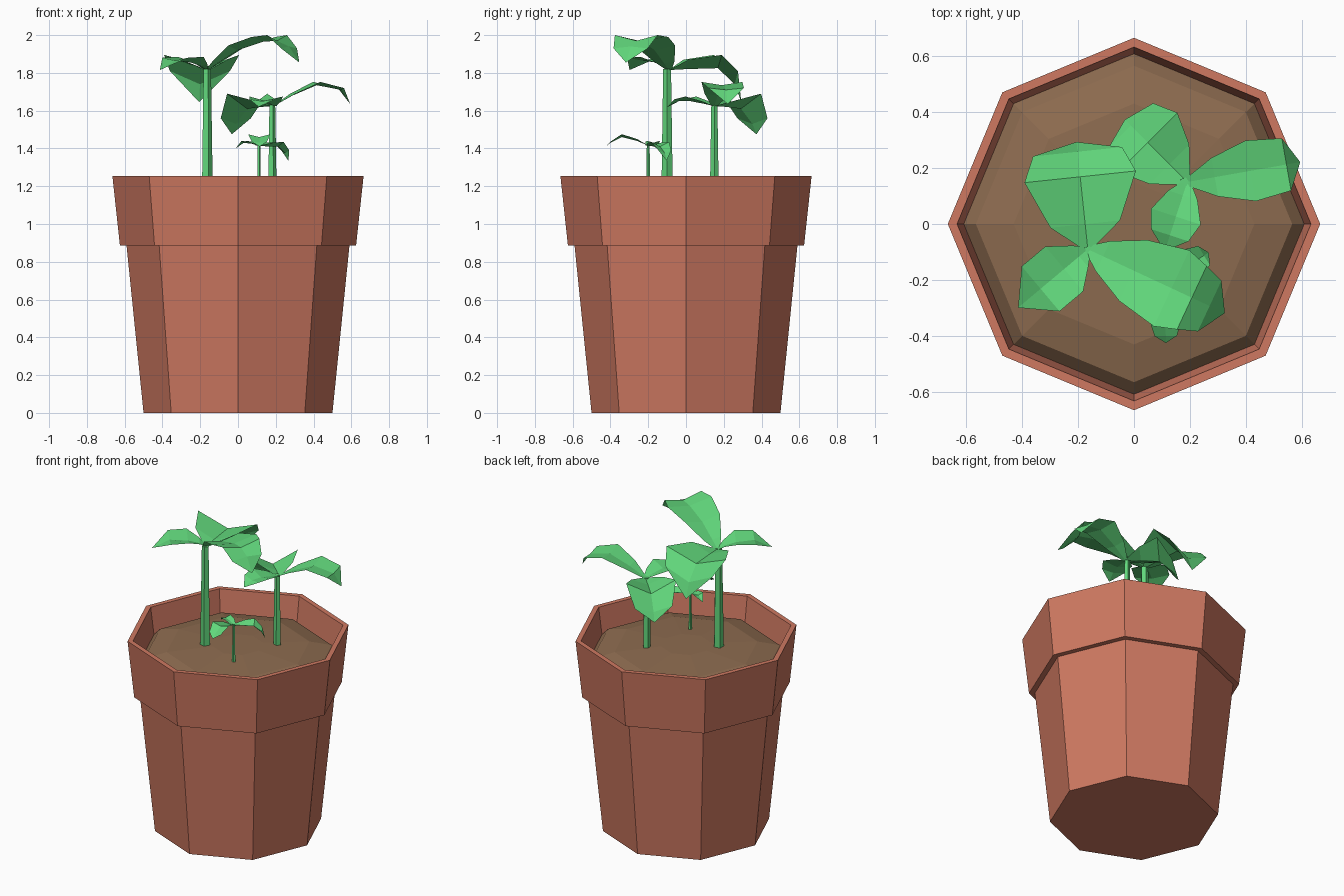
import bpy, bmesh, math
from mathutils import Vector

if "Cube" in bpy.data.objects:
    bpy.data.objects.remove(bpy.data.objects["Cube"])


def material(name, rgb):
    m = bpy.data.materials.new(name)
    m.diffuse_color = (*rgb, 1)
    m.use_nodes = True
    m.node_tree.nodes["Principled BSDF"].inputs["Base Color"].default_value = m.diffuse_color
    return m


CLAY = material("clay", (0.62, 0.19, 0.12))
SOIL = material("soil", (0.27, 0.15, 0.08))
GREEN = material("leaf_green", (0.12, 0.68, 0.20))


def finish(bm, name, mat, recalc=True):
    if recalc:
        bmesh.ops.recalc_face_normals(bm, faces=bm.faces)
    mesh = bpy.data.meshes.new(name)
    bm.to_mesh(mesh)
    bm.free()
    mesh.materials.append(mat)
    ob = bpy.data.objects.new(name, mesh)
    bpy.context.collection.objects.link(ob)
    return ob


def lathe(name, profile, mat, sides=8, centre=(0, 0), cap_start=False, cap_end=False):
    """Faceted solid of revolution from (radius, z) pairs."""
    bm = bmesh.new()
    rings = []
    for r, z in profile:
        rings.append([bm.verts.new((centre[0] + r * math.cos(2 * math.pi * i / sides),
                                    centre[1] + r * math.sin(2 * math.pi * i / sides), z))
                      for i in range(sides)])
    for a, b in zip(rings, rings[1:]):
        for i in range(sides):
            j = (i + 1) % sides
            bm.faces.new((a[i], a[j], b[j], b[i]))
    if cap_start:
        bm.faces.new(rings[0][::-1])
    if cap_end:
        bm.faces.new(rings[-1])
    return finish(bm, name, mat, recalc=False)


def leaf(name, base, angle, stations, tip):
    """Folded leaf: stations are (reach, mid z, half width, edge z); tip is (reach, z)."""
    d = Vector((math.cos(math.radians(angle)), math.sin(math.radians(angle)), 0))
    n = Vector((-d.y, d.x, 0))
    o = Vector((base[0], base[1], 0))
    bm = bmesh.new()

    def v(reach, side, z):
        p = o + d * reach + n * side
        return bm.verts.new((p.x, p.y, z))

    rows = [(v(0, 0.015, base[2]), v(0, 0, base[2]), v(0, -0.015, base[2]))]
    for r, z, w, ez in stations:
        rows.append((v(r, w, ez), v(r, 0, z), v(r, -w, ez)))
    for a, b in zip(rows, rows[1:]):
        for i in (0, 1):
            bm.faces.new((a[i], a[i + 1], b[i + 1], b[i]))
    end = v(tip[0], 0, tip[1])
    for i in (0, 1):
        bm.faces.new((rows[-1][i], rows[-1][i + 1], end))
    bm.normal_update()
    if sum(f.normal.z for f in bm.faces) < 0:
        bmesh.ops.reverse_faces(bm, faces=bm.faces)
    return finish(bm, name, GREEN, recalc=False)


# Pot: tapered body, flared collar, rim and inner wall
lathe("pot", [(0.50, 0), (0.59, 0.885), (0.625, 0.885), (0.665, 1.255),
              (0.632, 1.255), (0.605, 1.06)], CLAY, cap_start=True)

# Soil: slightly mounded
lathe("soil", [(0.61, 1.08), (0.565, 1.13), (0.43, 1.165), (0.15, 1.18)], SOIL, cap_end=True)

# Stems
lathe("tall_stem", [(0.032, 1.14), (0.022, 1.82)], GREEN, 5, (-0.165, -0.10), cap_end=True)
lathe("middle_stem", [(0.025, 1.14), (0.017, 1.63)], GREEN, 5, (0.18, 0.15), cap_end=True)
lathe("small_stem", [(0.011, 1.14), (0.008, 1.42)], GREEN, 5, (0.11, -0.20), cap_end=True)

# Leaves of the tall seedling
tall = (-0.165, -0.09, 1.815)
leaf("tall_leaf_back", tall, 96,
     [(0.09, 1.82, 0.125, 1.87), (0.26, 1.825, 0.20, 1.895), (0.35, 1.74, 0.16, 1.81)],
     (0.385, 1.645))
leaf("tall_leaf_left", tall, 220,
     [(0.04, 1.835, 0.05, 1.85), (0.11, 1.855, 0.105, 1.885), (0.22, 1.865, 0.105, 1.88)],
     (0.325, 1.815))
leaf("tall_leaf_right", tall, -25,
     [(0.06, 1.85, 0.06, 1.86), (0.18, 1.92, 0.12, 1.945), (0.33, 1.965, 0.15, 1.99),
      (0.41, 1.97, 0.125, 2.0), (0.48, 1.94, 0.10, 1.93)], (0.54, 1.855))

# Leaves of the middle seedling
mid = (0.19, 0.15, 1.625)
leaf("middle_leaf_back", mid, 135,
     [(0.09, 1.62, 0.10, 1.66), (0.20, 1.61, 0.15, 1.69), (0.285, 1.53, 0.113, 1.56)],
     (0.315, 1.475))
leaf("middle_leaf_right", mid, 10,
     [(0.10, 1.68, 0.07, 1.69), (0.23, 1.735, 0.11, 1.752), (0.36, 1.71, 0.095, 1.72)],
     (0.41, 1.635))
leaf("middle_leaf_front", mid, -108,
     [(0.05, 1.635, 0.055, 1.65), (0.13, 1.65, 0.093, 1.675), (0.20, 1.65, 0.07, 1.66)],
     (0.26, 1.62))

# Leaves of the small seedling
small = (0.11, -0.20, 1.415)
leaf("small_leaf_front", small, -89,
     [(0.06, 1.44, 0.04, 1.45), (0.14, 1.46, 0.058, 1.475), (0.20, 1.43, 0.04, 1.435)],
     (0.225, 1.41))
leaf("small_leaf_right", small, 32,
     [(0.06, 1.41, 0.04, 1.43), (0.12, 1.41, 0.055, 1.435), (0.165, 1.375, 0.04, 1.39)],
     (0.185, 1.335))
leaf("small_leaf_left", small, 160,
     [(0.04, 1.425, 0.03, 1.435), (0.085, 1.43, 0.035, 1.44)], (0.13, 1.40))
